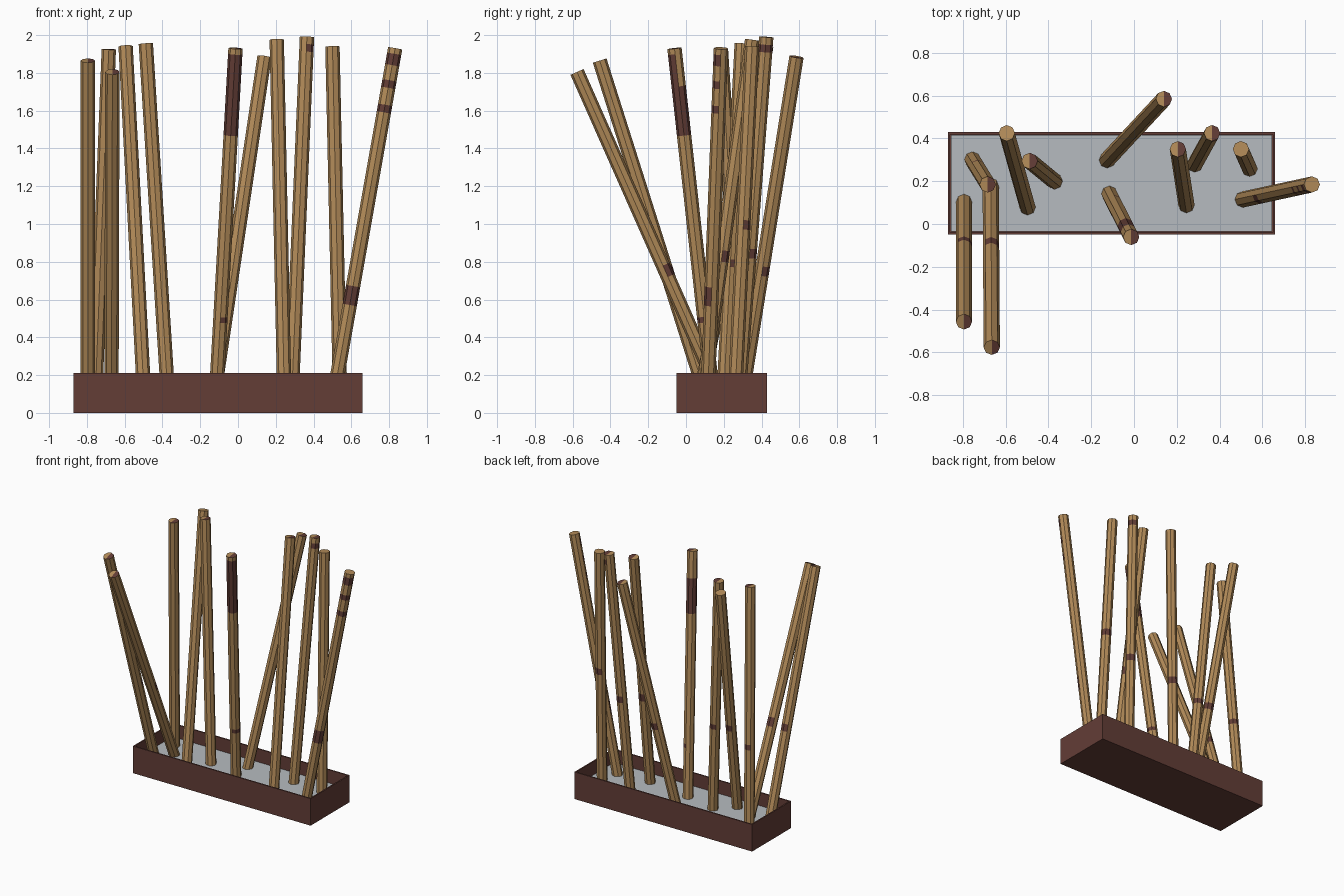
import bpy, bmesh
from mathutils import Vector

if "Cube" in bpy.data.objects:
    bpy.data.objects.remove(bpy.data.objects["Cube"])


def material(name, rgb):
    m = bpy.data.materials.new(name)
    m.use_nodes = True
    m.diffuse_color = (*rgb, 1)
    m.node_tree.nodes["Principled BSDF"].inputs["Base Color"].default_value = (*rgb, 1)
    return m


TAN = material("cane tan", (0.45, 0.26, 0.1))
BROWN = material("dark brown", (0.125, 0.047, 0.037))
GREY = material("gravel grey", (0.47, 0.5, 0.53))


def finish(bm, name, mats):
    mesh = bpy.data.meshes.new(name)
    bm.to_mesh(mesh)
    bm.free()
    for m in mats:
        mesh.materials.append(m)
    ob = bpy.data.objects.new(name, mesh)
    bpy.context.collection.objects.link(ob)
    return ob


def box(bm, lo, hi):
    lo, hi = Vector(lo), Vector(hi)
    verts = bmesh.ops.create_cube(bm, size=1)["verts"]
    for v in verts:
        v.co = Vector(a * b for a, b in zip(v.co, hi - lo)) + (lo + hi) / 2


# Planter: hollow open box
X0, X1, Y0, Y1, HEIGHT, WALL, SOIL = -0.87, 0.66, -0.05, 0.43, 0.21, 0.015, 0.11
bm = bmesh.new()
box(bm, (X0, Y0, 0), (X1, Y1, HEIGHT))
bm.faces.ensure_lookup_table()
top = max(bm.faces, key=lambda f: f.calc_center_median().z)
bmesh.ops.inset_individual(bm, faces=[top], thickness=WALL)
for v in bmesh.ops.extrude_discrete_faces(bm, faces=[top])["faces"][0].verts:
    v.co.z = SOIL - 0.02
finish(bm, "planter_box", [BROWN])

# Gravel bed
bm = bmesh.new()
box(bm, (X0 + WALL, Y0 + WALL, SOIL - 0.02), (X1 - WALL, Y1 - WALL, SOIL))
finish(bm, "gravel_bed", [GREY])


RADIUS, SIDES = 0.038, 8
FRONT, BACK, RIGHT, ALL = (0, -1), (0.5, 0.85), (1, 0), None


def cane(name, foot, tip, bands, dark_cap):
    """Octagonal cane through foot (at gravel height) and tip, with dark patches."""
    foot, tip = Vector((*foot, SOIL)), Vector(tip)
    axis = tip - foot
    base = foot - axis * (0.09 / axis.z)
    turn = Vector((0, 0, 1)).rotation_difference(axis.normalized())
    heights = sorted({0.02, tip.z} | {z for b in bands for z in b[:2]})
    bm = bmesh.new()
    rings = []
    for z in heights:
        centre = base + axis * ((z - base.z) / axis.z)
        ring = bmesh.ops.create_circle(bm, segments=SIDES, radius=RADIUS)["verts"]
        for v in ring:
            v.co = centre + turn @ v.co
        rings.append(ring)
    for i, (low, high) in enumerate(zip(rings, rings[1:])):
        mid = (heights[i] + heights[i + 1]) / 2
        for k in range(SIDES):
            n = (k + 1) % SIDES
            f = bm.faces.new((low[k], low[n], high[n], high[k]))
            out = f.calc_center_median() - base - axis * ((mid - base.z) / axis.z)
            for z0, z1, side in bands:
                if z0 < mid < z1 and (side is None or out.dot(Vector((*side, 0))) > 0.01):
                    f.material_index = 1
    bm.faces.new(rings[0])
    # Cut end, split into wedges, half of them dark
    hub = bm.verts.new(tip)
    for k in range(SIDES):
        f = bm.faces.new((rings[-1][k], rings[-1][(k + 1) % SIDES], hub))
        if dark_cap and f.calc_center_median().x > tip.x + 0.003:
            f.material_index = 1
    bmesh.ops.recalc_face_normals(bm, faces=bm.faces)
    finish(bm, name, [TAN, BROWN])


# Canes: foot xy, tip xyz, dark patches (low, high, facing), dark cut end
cane("cane_far_right", (-0.795, 0.10), (-0.795, -0.457, 1.865), [(0.72, 0.77, BACK)], True)
cane("cane_leaning_front", (-0.67, 0.175), (-0.665, -0.577, 1.805), [(0.72, 0.78, BACK)], True)
cane("cane_right_back", (-0.755, 0.30), (-0.684, 0.185, 1.925), [(0.70, 0.74, BACK)], True)
cane("cane_right_middle", (-0.498, 0.08), (-0.595, 0.425, 1.94), [(0.78, 0.83, BACK)], False)
cane("cane_right_inner", (-0.372, 0.20), (-0.488, 0.295, 1.955), [(0.77, 0.81, BACK)], True)
cane("cane_centre_front", (-0.115, 0.14), (-0.013, -0.061, 1.93),
     [(0.48, 0.51, RIGHT), (1.47, 1.73, ALL), (1.73, 1.9, FRONT)], True)
cane("cane_centre_back", (-0.125, 0.30), (0.14, 0.585, 1.885), [(0.73, 0.78, BACK)], True)
cane("cane_left_inner", (0.245, 0.09), (0.205, 0.35, 1.975), [(0.80, 0.86, BACK)], True)
cane("cane_left_middle", (0.285, 0.28), (0.365, 0.425, 1.99),
     [(0.82, 0.87, BACK), (1.91, 1.95, RIGHT)], True)
cane("cane_left_back", (0.54, 0.26), (0.50, 0.35, 1.94), [(0.97, 1.02, BACK)], False)
cane("cane_far_left", (0.51, 0.115), (0.832, 0.185, 1.93),
     [(0.57, 0.67, FRONT), (1.59, 1.63, FRONT), (1.72, 1.76, FRONT), (1.84, 1.9, FRONT)], False)
